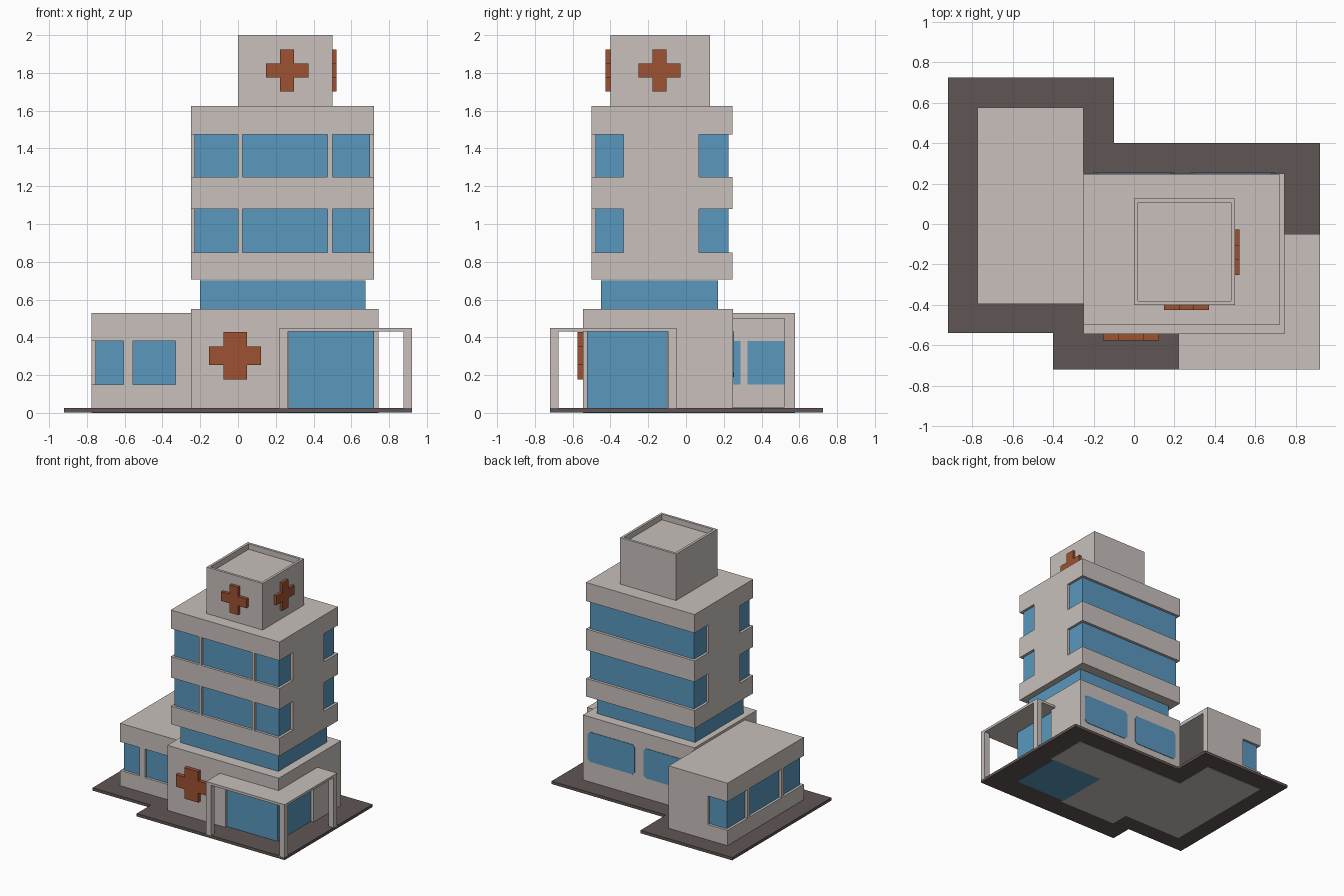
import bpy, bmesh
from mathutils import Vector

if "Cube" in bpy.data.objects:
    bpy.data.objects.remove(bpy.data.objects["Cube"])


def material(name, rgb):
    m = bpy.data.materials.new(name)
    m.diffuse_color = (*rgb, 1)
    m.use_nodes = True
    m.node_tree.nodes["Principled BSDF"].inputs["Base Color"].default_value = m.diffuse_color
    return m


WALL = material("warm_grey_wall", (0.58, 0.53, 0.505))
GLASS = material("blue_glass", (0.10, 0.31, 0.52))
RED = material("rust_red", (0.34, 0.085, 0.032))
PAVE = material("dark_paving", (0.117, 0.093, 0.087))


def finish(name, bm, mat):
    bmesh.ops.recalc_face_normals(bm, faces=bm.faces[:])
    me = bpy.data.meshes.new(name)
    bm.to_mesh(me)
    bm.free()
    me.materials.append(mat)
    ob = bpy.data.objects.new(name, me)
    bpy.context.collection.objects.link(ob)
    return ob


def boxes(name, mat, *items):
    """Each item is x0, x1, y0, y1, z0, z1."""
    bm = bmesh.new()
    for x0, x1, y0, y1, z0, z1 in items:
        for v in bmesh.ops.create_cube(bm, size=1)["verts"]:
            v.co = Vector((x1 if v.co.x > 0 else x0,
                           y1 if v.co.y > 0 else y0,
                           z1 if v.co.z > 0 else z0))
    return finish(name, bm, mat)


def prism(name, mat, pts, place, depth):
    """Extrude a 2D outline; place maps (u, v) to 3D."""
    bm = bmesh.new()
    f = bm.faces.new([bm.verts.new(place(u, v)) for u, v in pts])
    ext = bmesh.ops.extrude_face_region(bm, geom=[f])
    verts = [g for g in ext["geom"] if isinstance(g, bmesh.types.BMVert)]
    bmesh.ops.translate(bm, verts=verts, vec=Vector(depth))
    return finish(name, bm, mat)


def cross_outline(cu, cv, hw, hh, aw, ah):
    quarter = [(hw, ah), (aw, ah), (aw, hh)]
    pts = quarter + [(-u, v) for u, v in reversed(quarter)]
    pts += [(-u, -v) for u, v in quarter]
    pts += [(u, -v) for u, v in reversed(quarter)]
    return [(cu + u, cv + v) for u, v in pts]


# Paved base
prism("paved_base", PAVE,
      [(-0.92, -0.54), (-0.40, -0.54), (-0.40, -0.72), (0.92, -0.72),
       (0.92, 0.40), (-0.10, 0.40), (-0.10, 0.725), (-0.92, 0.725)],
      lambda u, v: (u, v, 0.003), (0, 0, 0.023))

# Ground floor block, notched at the entrance corner
boxes("ground_floor", WALL,
      (-0.25, 0.27, -0.545, 0.25, 0, 0.43),
      (0.27, 0.745, -0.10, 0.25, 0, 0.43),
      (-0.25, 0.745, -0.545, 0.25, 0.43, 0.55))
boxes("entrance_glass", GLASS, (0.26, 0.72, -0.525, -0.09, 0, 0.432))

# Chamfered windows on the rear of the ground floor
for i, (a, b) in enumerate([(0.28, 0.70), (-0.20, 0.20)]):
    c, z0, z1 = 0.02, 0.19, 0.43
    prism(f"rear_window_{i + 1}", GLASS,
          [(a + c, z0), (b - c, z0), (b, z0 + c), (b, z1 - c),
           (b - c, z1), (a + c, z1), (a, z1 - c), (a, z0 + c)],
          lambda u, v: (u, 0.248, v), (0, 0.006, 0))

# Entrance canopy and its posts
boxes("entrance_canopy", WALL, (0.22, 0.92, -0.72, -0.05, 0.43, 0.45))
boxes("canopy_posts", WALL,
      (0.22, 0.265, -0.72, -0.675, 0.02, 0.43),
      (0.875, 0.92, -0.72, -0.675, 0.02, 0.43),
      (0.875, 0.92, -0.095, -0.05, 0.02, 0.43))

# Side wing: sill, fascia and roof around a hollow interior
X0, X1, Y0, Y1, T = -0.775, -0.25, -0.395, 0.577, 0.055


def ring(z0, z1, inset=0.0):
    x, y, w = X0 + inset, Y0 + inset, Y1 - inset
    return [(x, X0 + T, y, w, z0, z1),
            (X0 + T, X1, y, Y0 + T, z0, z1),
            (X0 + T, X1, Y1 - T, w, z0, z1)]


boxes("wing_walls", WALL, *ring(0, 0.15), *ring(0.38, 0.50),
      (X0, X1, Y0, Y1, 0.50, 0.53),
      (X0 + T, X1, Y0 + T, Y1 - T, 0, 0.03),
      (-0.33, X1, Y0, Y0 + T, 0.15, 0.38),
      (-0.60, X1, Y1 - T, Y1, 0.15, 0.38))
boxes("wing_mullions", WALL,
      (-0.605, -0.555, Y0, Y0 + T, 0.15, 0.38),
      *[(X0, X0 + T + 0.003, y - 0.018, y + 0.018, 0.15, 0.38)
        for y in (0.307, -0.127)])
g = 0.02
boxes("wing_glass", GLASS,
      (X0 + g, X0 + T, Y0 + g, Y1 - g, 0.15, 0.38),
      (X0 + T, -0.33, Y0 + g, Y0 + T, 0.15, 0.38),
      (X0 + T, -0.60, Y1 - T, Y1 - g, 0.15, 0.38))

# Tower: recessed glass storey, wall bands, side piers and mullions
boxes("recessed_storey_glass", GLASS, (-0.20, 0.675, -0.45, 0.17, 0.55, 0.70))
bands = [(0.705, 0.85), (1.08, 1.25), (1.475, 1.625)]
boxes("tower_bands", WALL,
      *[(-0.25, 0.72, -0.50, 0.247, a, b) for a, b in bands])
gaps = [(bands[i][1], bands[i + 1][0]) for i in range(2)]
boxes("tower_glass", GLASS,
      *[(-0.23, 0.70, -0.48, 0.225, a, b) for a, b in gaps])
boxes("tower_side_piers", WALL,
      *[(-0.25, 0.72, -0.33, 0.07, a, b) for a, b in gaps])
boxes("tower_mullions", WALL,
      *[(x, x + 0.024, -0.50, -0.47, a, b)
        for a, b in gaps for x in (0.0, 0.475)])

# Rooftop block with a sunken top
boxes("rooftop_block", WALL,
      (0, 0.5, -0.40, 0.127, 1.625, 1.955),
      (0, 0.02, -0.40, 0.127, 1.955, 2), (0.48, 0.5, -0.40, 0.127, 1.955, 2),
      (0.02, 0.48, -0.40, -0.38, 1.955, 2), (0.02, 0.48, 0.107, 0.127, 1.955, 2))

# Crosses
prism("rooftop_front_cross", RED,
      cross_outline(0.26, 1.813, 0.112, 0.112, 0.037, 0.037),
      lambda u, v: (u, -0.40, v), (0, -0.025, 0))
prism("rooftop_side_cross", RED,
      cross_outline(-0.14, 1.813, 0.112, 0.112, 0.037, 0.037),
      lambda u, v: (0.50, u, v), (0.022, 0, 0))
prism("entrance_cross", RED,
      cross_outline(-0.015, 0.303, 0.138, 0.125, 0.062, 0.049),
      lambda u, v: (u, -0.545, v), (0, -0.03, 0))
